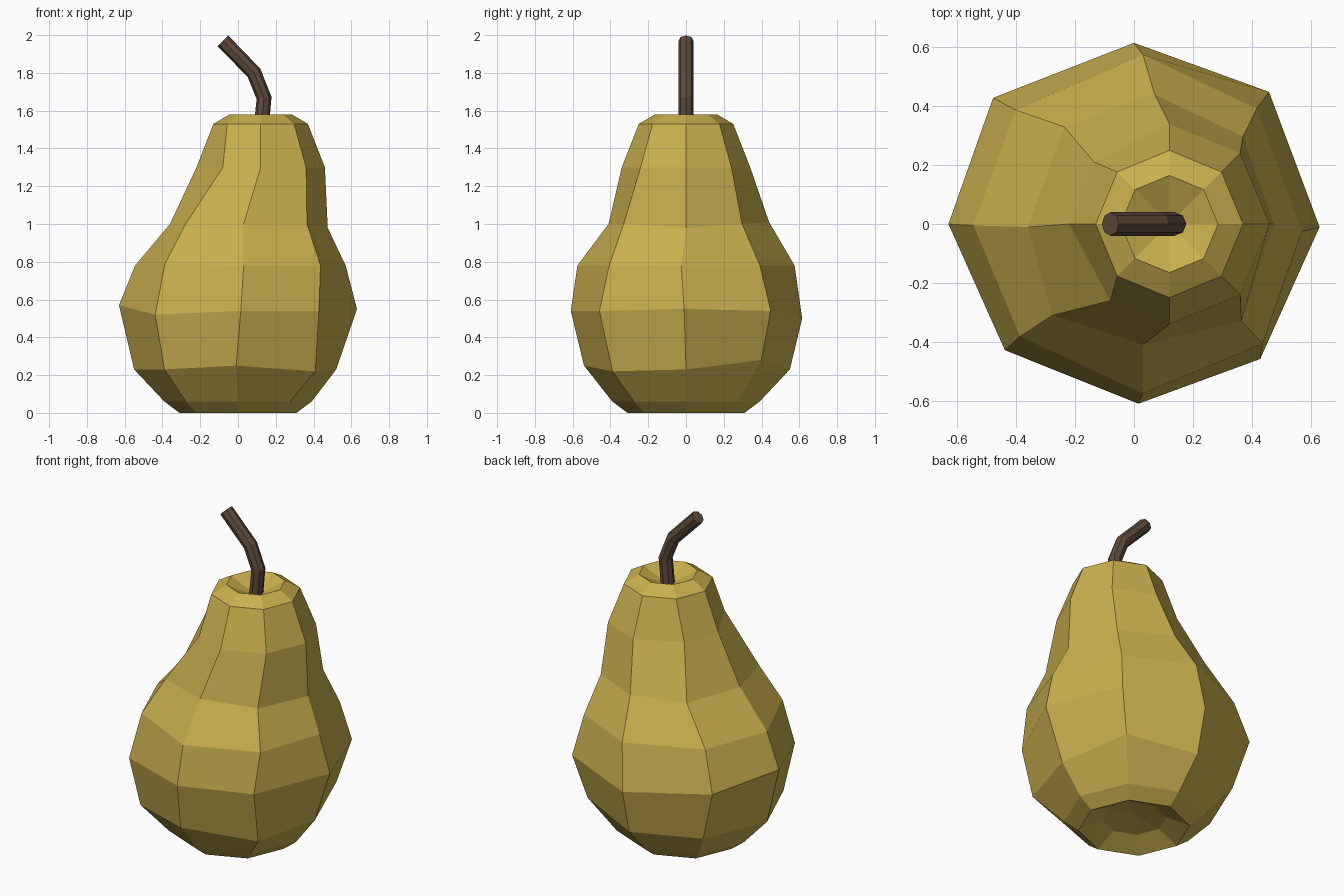
import bpy, bmesh, math
from mathutils import Vector

if "Cube" in bpy.data.objects:
    bpy.data.objects.remove(bpy.data.objects["Cube"])

SIDES = 8


def material(name, color):
    m = bpy.data.materials.new(name)
    m.diffuse_color = (*color, 1)
    m.use_nodes = True
    m.node_tree.nodes["Principled BSDF"].inputs["Base Color"].default_value = m.diffuse_color
    return m


def make_object(name, bm, mat):
    bmesh.ops.recalc_face_normals(bm, faces=bm.faces[:])
    me = bpy.data.meshes.new(name)
    bm.to_mesh(me)
    bm.free()
    me.materials.append(mat)
    ob = bpy.data.objects.new(name, me)
    bpy.context.collection.objects.link(ob)
    return ob


def bridge(bm, rings):
    for a, b in zip(rings, rings[1:]):
        for i in range(SIDES):
            j = (i + 1) % SIDES
            bm.faces.new((a[i], a[j], b[j], b[i]))


def fan(bm, ring, point):
    c = bm.verts.new(point)
    for i in range(SIDES):
        bm.faces.new((ring[i], ring[(i + 1) % SIDES], c))


# Pear body: rings of (z, centre x, radius), from the base dimple up to the top rim
profile = [(0.06, 0, 0.18), (0, 0, 0.31), (0.06, 0, 0.39), (0.23, 0, 0.55),
           (0.54, 0, 0.62), (0.78, 0.03, 0.575), (1.0, 0.06, 0.42),
           (1.3, 0.12, 0.34), (1.53, 0.12, 0.25), (1.58, 0.12, 0.165)]
# Hand-made unevenness: (ring, corner) -> offset
nudges = {
    (3, 0): (-0.03, 0, 0), (3, 1): (0, 0.01, 0.05), (3, 6): (-0.01, 0.01, 0.02),
    (3, 7): (0.02, 0, -0.01),
    (4, 0): (0.01, -0.01, 0.01), (4, 1): (0.02, 0.01, 0), (4, 2): (0, -0.005, -0.04),
    (4, 3): (-0.04, -0.01, 0), (4, 4): (-0.01, 0, 0.03), (4, 5): (0, 0.01, -0.02),
    (4, 6): (0.015, 0.01, 0), (4, 7): (-0.01, -0.02, 0),
    (5, 0): (-0.035, -0.025, 0), (5, 1): (-0.02, -0.015, 0),
    (5, 3): (-0.025, -0.02, 0), (5, 4): (0, -0.005, 0), (5, 5): (-0.01, 0.025, 0.01),
    (6, 0): (-0.005, 0, -0.02), (6, 1): (0.013, 0, 0), (6, 2): (0.01, 0.02, 0.01),
    (6, 3): (0, 0.033, 0), (6, 4): (0, -0.01, 0), (6, 5): (-0.04, -0.013, 0),
    (6, 6): (-0.03, 0.01, 0), (6, 7): (0.008, -0.033, 0),
    (7, 3): (-0.015, -0.03, 0), (7, 5): (0.04, -0.02, 0),
}
bm = bmesh.new()
rings = []
for k, (z, cx, r) in enumerate(profile):
    ring = []
    for i in range(SIDES):
        a = math.tau * i / SIDES
        p = Vector((cx + r * math.cos(a), r * math.sin(a), z))
        ring.append(bm.verts.new(p + Vector(nudges.get((k, i), (0, 0, 0)))))
    rings.append(ring)
bridge(bm, rings)
fan(bm, rings[0], (0, 0, 0.085))
fan(bm, rings[-1], (0.12, 0, 1.5))
make_object("pear_body", bm, material("pear yellow green", (0.59, 0.43, 0.077)))

# Stem: bent octagonal tube in the xz plane
path = [Vector(p) for p in ((0.12, 0, 1.48), (0.138, 0, 1.667), (0.085, 0, 1.8), (-0.08, 0, 1.97))]
bm = bmesh.new()
rings = []
for k, p in enumerate(path):
    before = (p - path[k - 1]).normalized() if k else Vector()
    after = (path[k + 1] - p).normalized() if k < len(path) - 1 else Vector()
    t = (before + after).normalized()
    side = Vector((t.z, 0, -t.x))
    ring = []
    for i in range(SIDES):
        a = math.tau * i / SIDES
        ring.append(bm.verts.new(p + 0.04 * (math.cos(a) * side + math.sin(a) * Vector((0, 1, 0)))))
    rings.append(ring)
bridge(bm, rings)
bm.faces.new(rings[0])
bm.faces.new(rings[-1])
make_object("stem", bm, material("stem brown", (0.115, 0.07, 0.044)))
